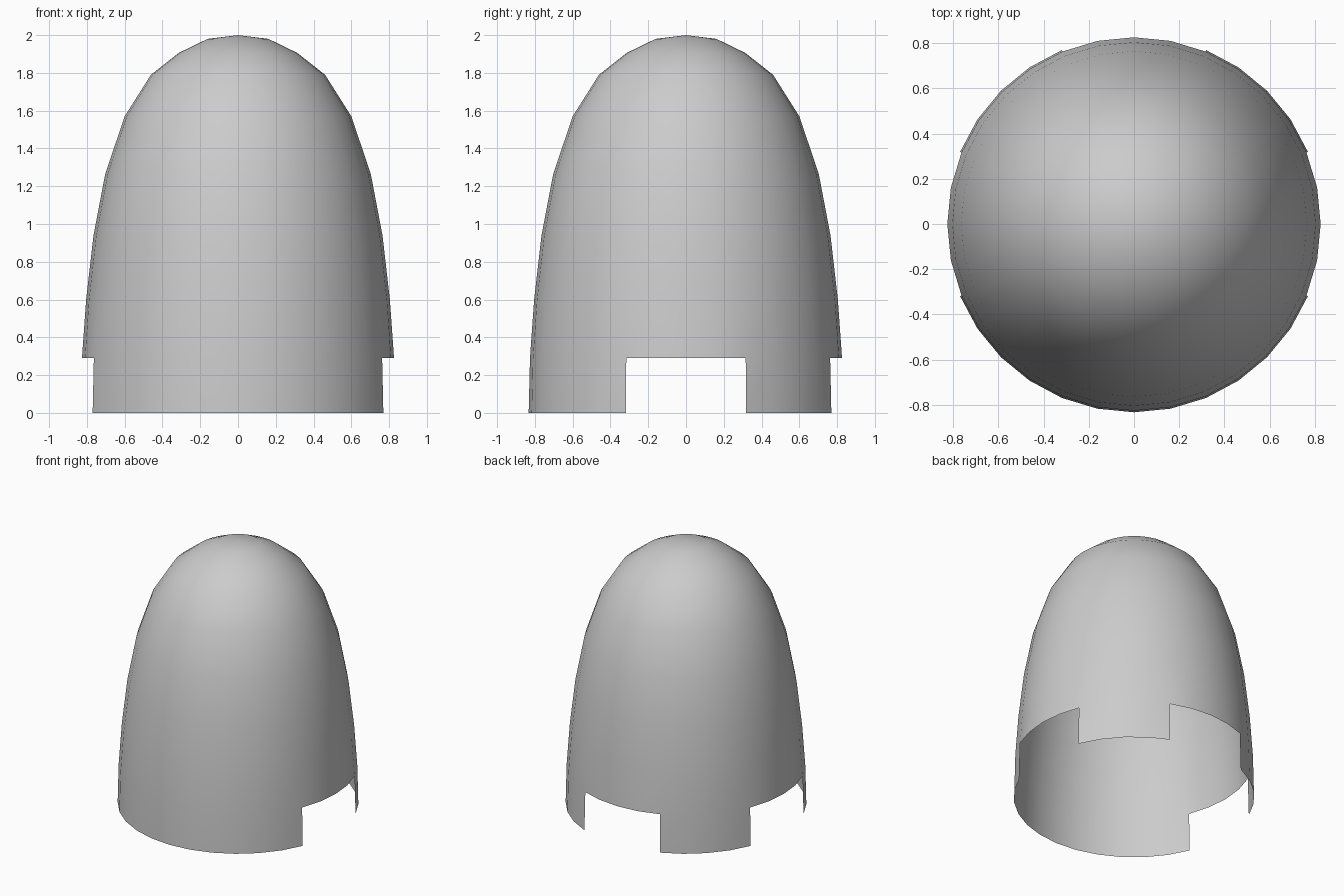
import bpy, bmesh
from math import cos, sin, tau

if "Cube" in bpy.data.objects:
    bpy.data.objects.remove(bpy.data.objects["Cube"])

SEGMENTS = 32
# (radius, height) from the bottom rim to the last ring under the tip
PROFILE = [(0.833, 0.0), (0.826, 0.29), (0.804, 0.60), (0.765, 0.94),
           (0.703, 1.265), (0.600, 1.57), (0.461, 1.79), (0.315, 1.905), (0.161, 1.98)]
NOTCH_CENTRES = (0, 8, 16)   # right, back and left sides; the front stays whole


def in_notch(i):
    """True if the panel lies within two segments of a notch centre."""
    return any((i - c) % SEGMENTS in (0, 1, SEGMENTS - 1, SEGMENTS - 2)
               for c in NOTCH_CENTRES)


# Revolved thin dome
bm = bmesh.new()
rings = []
for r, z in PROFILE:
    rings.append([bm.verts.new((r * cos(tau * i / SEGMENTS), r * sin(tau * i / SEGMENTS), z))
                  for i in range(SEGMENTS)])
tip = bm.verts.new((0, 0, 2.0))

for level, (low, high) in enumerate(zip(rings, rings[1:])):
    for i in range(SEGMENTS):
        # Leave rectangular openings in the bottom band
        if level == 0 and in_notch(i):
            continue
        j = (i + 1) % SEGMENTS
        bm.faces.new((low[i], low[j], high[j], high[i]))
for i in range(SEGMENTS):
    bm.faces.new((rings[-1][i], rings[-1][(i + 1) % SEGMENTS], tip))

# Remove rim points left over inside the notches
bmesh.ops.delete(bm, geom=[v for v in bm.verts if not v.link_faces], context='VERTS')

mesh = bpy.data.meshes.new("dome_shell")
bm.to_mesh(mesh)
bm.free()
dome = bpy.data.objects.new("dome_shell", mesh)
bpy.context.collection.objects.link(dome)
mesh.shade_smooth()
